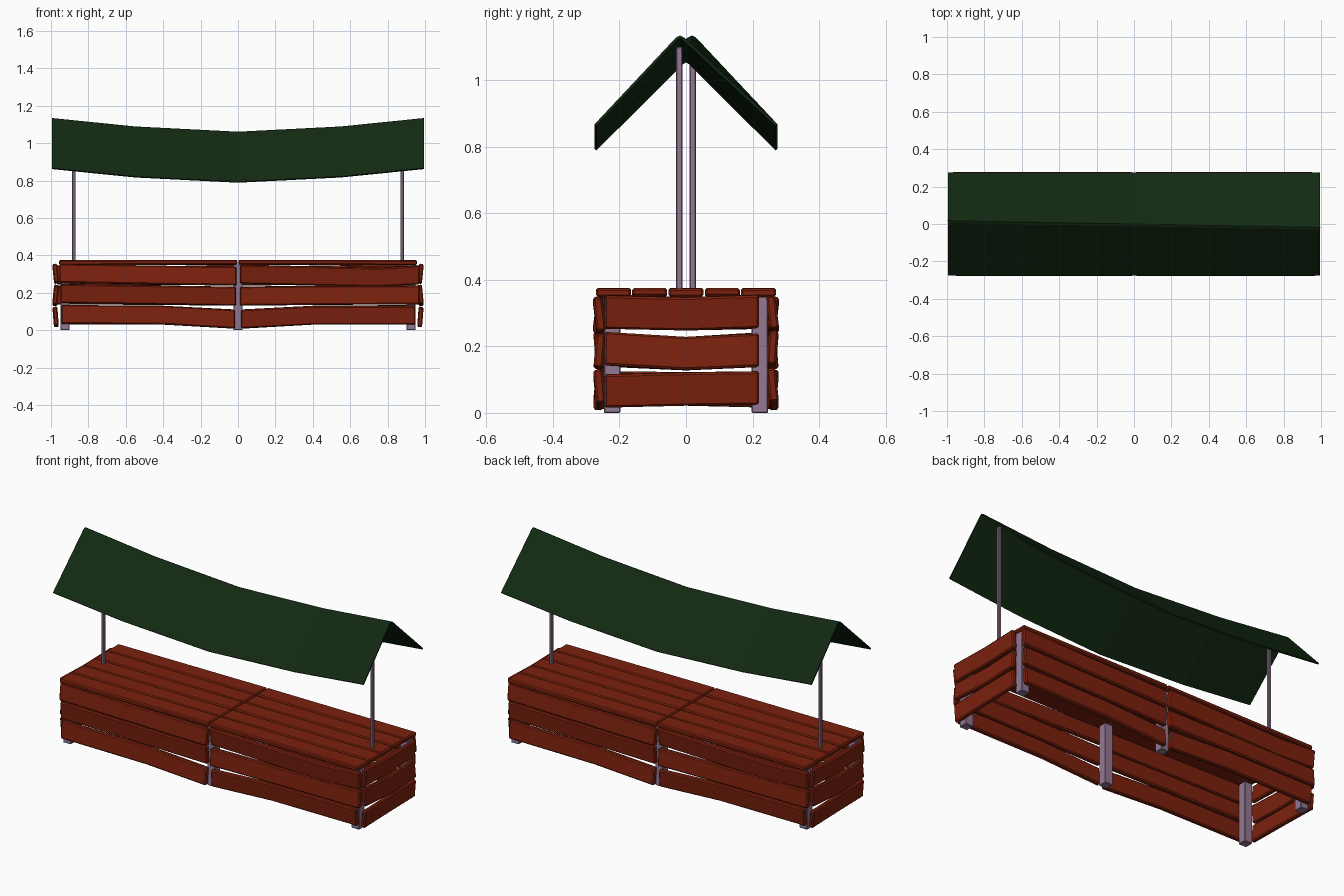
import bpy, bmesh, math
from mathutils import Vector, Matrix

cube = bpy.data.objects.get("Cube")
if cube:
    bpy.data.objects.remove(cube, do_unlink=True)


def material(name, rgb):
    m = bpy.data.materials.new(name)
    m.use_nodes = True
    m.diffuse_color = (*rgb, 1)
    m.node_tree.nodes["Principled BSDF"].inputs["Base Color"].default_value = (*rgb, 1)
    return m


RED = material("red wood", (0.2, 0.015, 0.004))
GREY = material("mauve wood", (0.29, 0.19, 0.29))
GREEN = material("dark green cloth", (0.006, 0.022, 0.006))
HALF_TURN = Matrix.Rotation(math.pi, 4, "Z")


def finish(name, bm, mat, twin=None):
    """Make the object, and a twin turned half way round the stall."""
    bmesh.ops.recalc_face_normals(bm, faces=bm.faces)
    mesh = bpy.data.meshes.new(name)
    bm.to_mesh(mesh)
    bm.free()
    mesh.materials.append(mat)
    obj = bpy.data.objects.new(name, mesh)
    bpy.context.collection.objects.link(obj)
    if twin:
        other = bpy.data.objects.new(twin, mesh.copy())
        other.data.transform(HALF_TURN)
        bpy.context.collection.objects.link(other)
    return obj


def beam(name, path, side, up, width, height, mat, bevel=0.0, twin=None):
    """Sweep a rectangle along a path, then chip the long and end edges."""
    bm = bmesh.new()
    side, up = Vector(side).normalized(), Vector(up).normalized()
    rings = []
    for p in path:
        rings.append([bm.verts.new(Vector(p) + side * a * width / 2 + up * b * height / 2)
                      for a, b in ((-1, -1), (1, -1), (1, 1), (-1, 1))])
    for r, s in zip(rings, rings[1:]):
        for i in range(4):
            j = (i + 1) % 4
            bm.faces.new((r[i], r[j], s[j], s[i]))
    bm.faces.new(rings[0])
    bm.faces.new(rings[-1])
    bmesh.ops.recalc_face_normals(bm, faces=bm.faces)
    if bevel:
        sharp = [e for e in bm.edges if e.calc_face_angle() > 0.8]
        bmesh.ops.bevel(bm, geom=sharp, offset=bevel, segments=1, affect="EDGES")
    return finish(name, bm, mat, twin)


# Long side slats: ends in x, bend point, centre heights, outward tilt
front_slats = [
    ("left_top", 0.01, 0.74, 0.97, (0.3, 0.283, 0.296), -0.12),
    ("left_middle", 0.01, 0.5, 0.97, (0.181, 0.186, 0.187), 0.08),
    ("left_bottom", 0.016, 0.4, 0.95, (0.06, 0.08, 0.08), -0.1),
    ("right_top", -0.955, -0.4, -0.008, (0.303, 0.294, 0.288), 0.12),
    ("right_middle", -0.95, -0.5, -0.01, (0.196, 0.19, 0.182), -0.08),
    ("right_bottom", -0.945, -0.4, -0.015, (0.084, 0.08, 0.058), 0.1),
]
for name, a, m, b, zs, tilt in front_slats:
    other = name.replace("left", "R").replace("right", "left").replace("R", "right")
    beam("front_slat_" + name, [(x, -0.26, z) for x, z in zip((a, m, b), zs)],
         (0, 1, -tilt), (0, tilt, 1), 0.028, 0.1, RED, 0.006, "back_slat_" + other)

# Short end slats
for name, zs, tilt in [("top", (0.303, 0.298, 0.305), 0.1),
                       ("middle", (0.193, 0.178, 0.188), -0.1),
                       ("bottom", (0.066, 0.072, 0.075), 0.08)]:
    beam("left_end_slat_" + name, [(0.975, y, z) for y, z in zip((-0.245, 0, 0.22), zs)],
         (1, 0, -tilt), (tilt, 0, 1), 0.026, 0.1, RED, 0.006, "right_end_slat_" + name)

# Counter top boards
for i in range(5):
    y = (i - 2) * 0.109
    dz = 0.002 * (i % 2)
    beam(f"left_counter_board_{i + 1}", [(0.002, y, 0.363 - dz), (0.957, y, 0.361 + dz)],
         (0, 1, 0), (0, 0, 1), 0.105, 0.025, RED, 0.006, f"right_counter_board_{5 - i}")

# Corner and middle legs
for name, x, w, twin in [("front_left_leg", 0.925, 0.05, "back_right_leg"),
                         ("front_right_leg", -0.925, 0.05, "back_left_leg"),
                         ("front_middle_leg", 0, 0.05, "back_middle_leg")]:
    beam(name, [(x, -0.222, 0), (x, -0.222, 0.35)], (1, 0, 0), (0, 1, 0),
         w, 0.05, GREY, 0.003, twin)

# Awning poles, one off centre at each end
beam("left_pole", [(0.878, -0.02, 0.35), (0.878, -0.02, 1.1)],
     (1, 0, 0), (0, 1, 0), 0.017, 0.019, GREY, 0.003, "right_pole")

# Sagging awning with a skewed, slightly flattened ridge
bm = bmesh.new()
rows = []
for x, sag in [(-0.995, 0), (-0.55, 0.045), (0, 0.073), (0.55, 0.045), (0.995, 0)]:
    ridge = -0.018 * x
    profile = [(-0.275, 0.867), (ridge - 0.012, 1.128), (ridge, 1.134),
               (ridge + 0.012, 1.128), (0.275, 0.867)]
    rows.append([bm.verts.new((x, y, z - sag)) for y, z in profile])
for r, s in zip(rows, rows[1:]):
    for i in range(4):
        bm.faces.new((r[i], s[i], s[i + 1], r[i + 1]))
awning = finish("awning", bm, GREEN)
cloth = awning.modifiers.new("thickness", "SOLIDIFY")
cloth.thickness = 0.008
cloth.offset = -1
